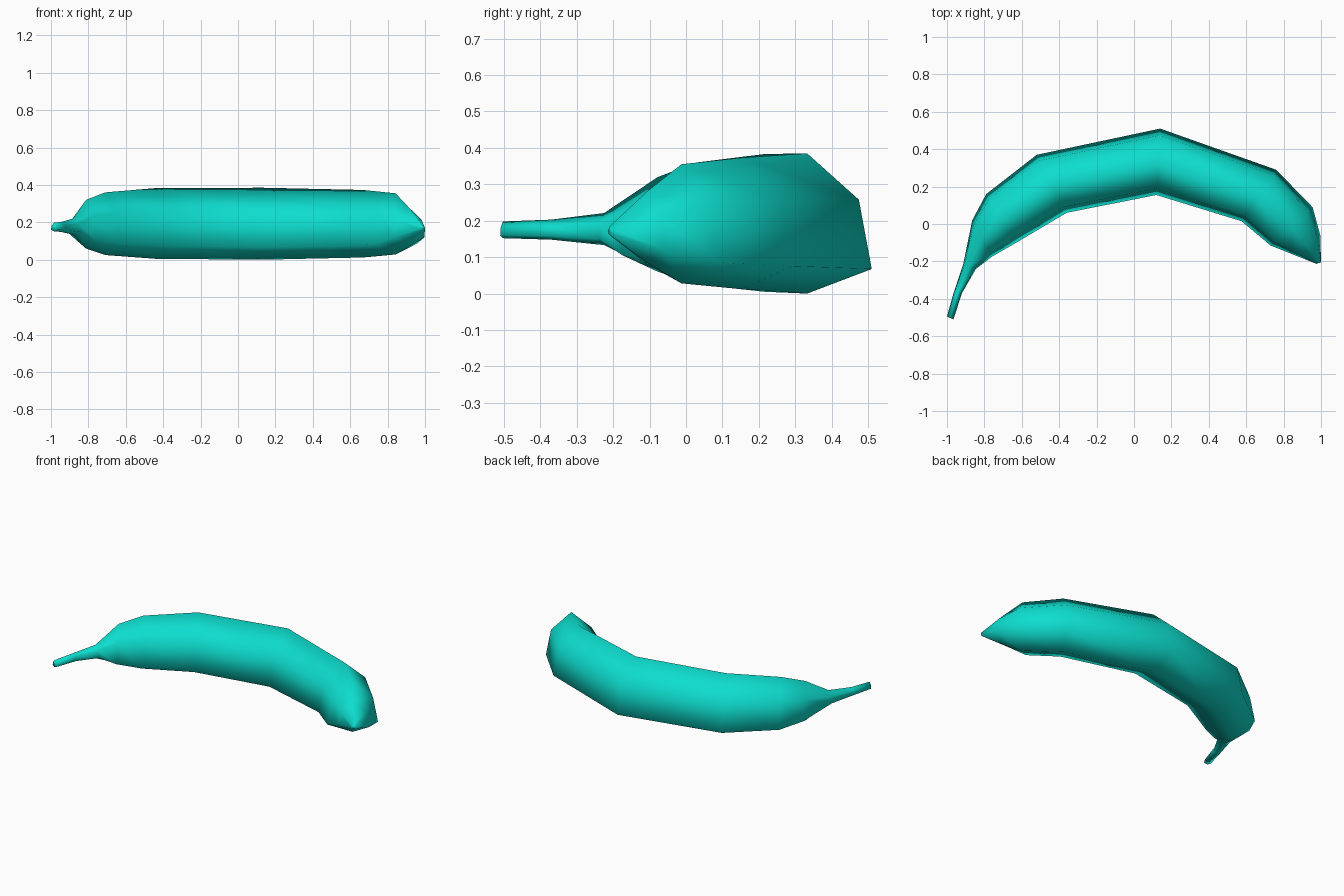
import bpy, bmesh
from mathutils import Vector

cube = bpy.data.objects.get("Cube")
if cube:
    bpy.data.objects.remove(cube, do_unlink=True)

# Skin colour
skin = bpy.data.materials.new("teal skin")
skin.use_nodes = True
teal = (0.004, 0.73, 0.62, 1)
skin.diffuse_color = teal
skin.node_tree.nodes["Principled BSDF"].inputs["Base Color"].default_value = teal

# Rings from stem to tip: outer x, y, inner x, y, bottom z, top z
rings = [
    (-1.0, -.495, -.965, -.51, .152, .198),
    (-.965, -.37, -.92, -.37, .148, .203),
    (-.912, -.21, -.845, -.24, .133, .221),
    (-.865, .02, -.76, -.175, .06, .32),
    (-.79, .16, -.63, -.1, .025, .36),
    (-.52, .37, -.36, .06, .005, .383),
    (.14, .51, .12, .155, 0, .385),
    (.76, .29, .575, .015, .012, .373),
    (.955, .09, .73, -.115, .028, .355),
    (.996, -.06, .83, -.155, .085, .28),
    (1.0, -.205, .975, -.213, .16, .185),
]

# Six-sided section: outward and upward fractions of the half sizes
section = [(1, -.65), (.8, .34), (0, 1), (-.8, .34), (-1, -.65), (0, -1)]

# Loft the curved body
bm = bmesh.new()
loops = []
for ox, oy, ix, iy, low, high in rings:
    outer, inner = Vector((ox, oy, 0)), Vector((ix, iy, 0))
    mid, half = (outer + inner) / 2, (outer - inner) / 2
    zc, h = (low + high) / 2, (high - low) / 2
    loops.append([bm.verts.new(mid + half * a + Vector((0, 0, zc + h * b)))
                  for a, b in section])
n = len(section)
for r, s in zip(loops, loops[1:]):
    for i in range(n):
        j = (i + 1) % n
        bm.faces.new((r[i], r[j], s[j], s[i]))
bm.faces.new(loops[0])
bm.faces.new(loops[-1])
bmesh.ops.recalc_face_normals(bm, faces=bm.faces)
for face in bm.faces:
    face.smooth = True

mesh = bpy.data.meshes.new("banana")
bm.to_mesh(mesh)
bm.free()
mesh.materials.append(skin)
banana = bpy.data.objects.new("banana", mesh)
bpy.context.collection.objects.link(banana)
